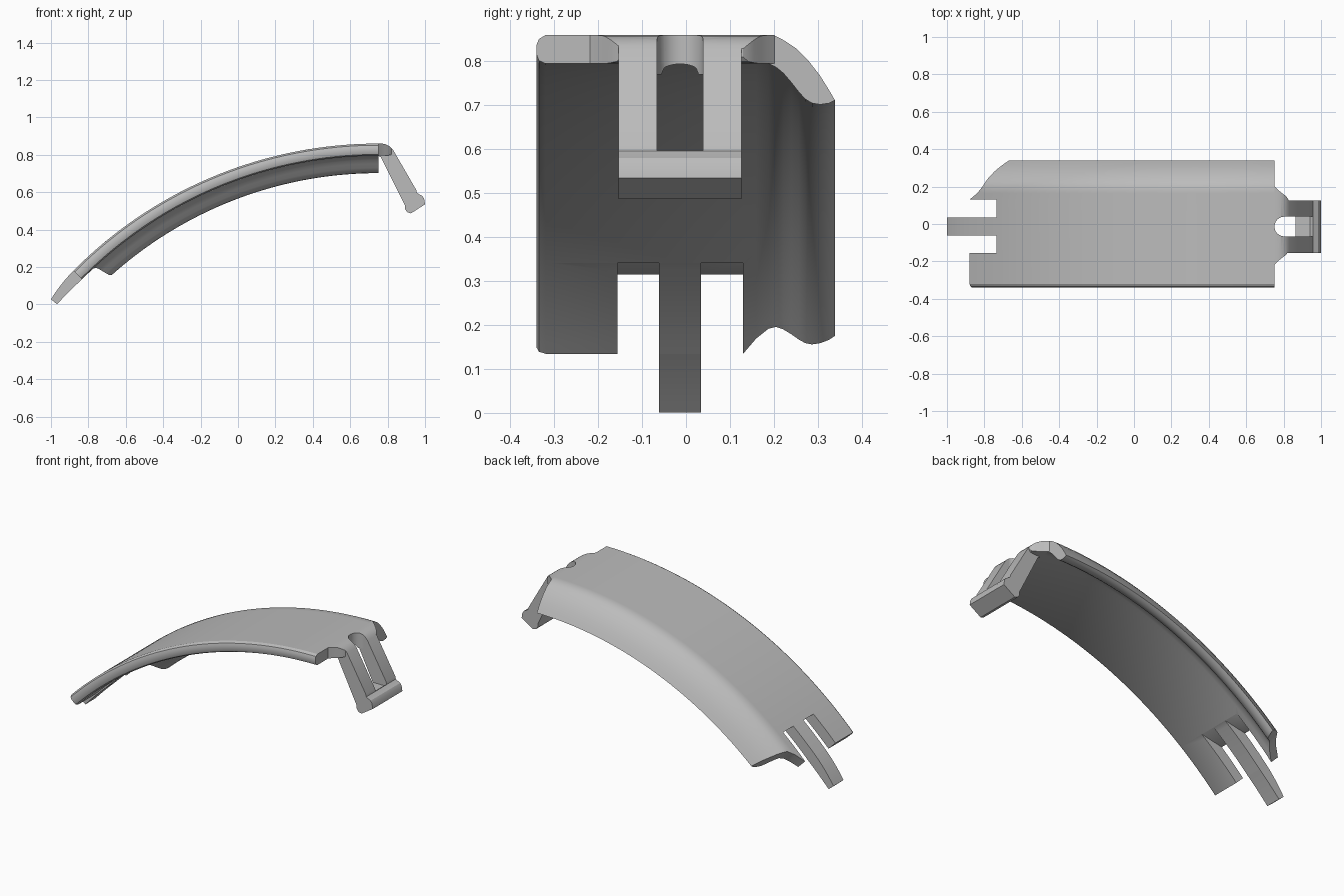
import bpy, bmesh, math

cube = bpy.data.objects.get("Cube")
if cube:
    bpy.data.objects.remove(cube)

R, PX, PZ = 2.294, 0.75, 0.86 - 2.294   # arch radius and pivot
SEGS = 56

grey = bpy.data.materials.new("plain_grey")
grey.use_nodes = True
grey.diffuse_color = (0.5, 0.5, 0.5, 1)
grey.node_tree.nodes["Principled BSDF"].inputs["Base Color"].default_value = (0.5, 0.5, 0.5, 1)


def finish(name, bm):
    bmesh.ops.recalc_face_normals(bm, faces=bm.faces)
    mesh = bpy.data.meshes.new(name)
    bm.to_mesh(mesh)
    bm.free()
    mesh.materials.append(grey)
    obj = bpy.data.objects.new(name, mesh)
    bpy.context.scene.collection.objects.link(obj)
    return obj


def loft(name, rings, cap):
    """Skin closed rings; cap(bm, verts) closes both ends."""
    bm = bmesh.new()
    rows = [[bm.verts.new(p) for p in ring] for ring in rings]
    n = len(rows[0])
    for a, b in zip(rows, rows[1:]):
        for i in range(n):
            j = (i + 1) % n
            bm.faces.new((a[i], a[j], b[j], b[i]))
    cap(bm, rows[0])
    cap(bm, rows[-1])
    return finish(name, bm)


def cap_ngon(bm, verts):
    bm.faces.new(verts)


def cap_strip(bm, verts):
    n = len(verts)
    for i in range(n // 2 - 1):
        bm.faces.new((verts[i], verts[i + 1], verts[n - 2 - i], verts[n - 1 - i]))


def prism(name, xz, y0, y1):
    return loft(name, [[(x, y, z) for x, z in xz] for y in (y0, y1)], cap_ngon)


def cut(obj, cutters):
    for c in cutters:
        c.hide_render = True
        c.hide_set(True)
        c.display_type = 'WIRE'
        mod = obj.modifiers.new("cut", 'BOOLEAN')
        mod.operation, mod.solver, mod.object = 'DIFFERENCE', 'EXACT', c
    bpy.context.view_layer.update()
    dg = bpy.context.evaluated_depsgraph_get()
    mesh = bpy.data.meshes.new_from_object(obj.evaluated_get(dg))
    obj.modifiers.clear()
    obj.data = mesh


def smooth(obj):
    bpy.ops.object.select_all(action='DESELECT')
    obj.select_set(True)
    bpy.context.view_layer.objects.active = obj
    bpy.ops.object.shade_smooth_by_angle(angle=math.radians(28))


def arc_point(y, depth, angle):
    r = R - depth
    return (PX - r * math.sin(angle), y, PZ + r * math.cos(angle))


def end_angle(y):
    """Where the plate stops, with the back corner trimmed off."""
    trim = [(-1, 0.7105), (0.13, 0.7105), (0.165, 0.692), (0.2, 0.68), (0.28, 0.67), (0.35, 0.66)]
    for (a, s), (b, t) in zip(trim, trim[1:]):
        if y <= b:
            return math.asin(s + (t - s) * (y - a) / (b - a))


# Arched plate: cross-section as (y, depth) from front edge to rear lip
outer = [(-0.34, 0.022), (-0.335, 0.009), (-0.32, 0), (0.13, 0), (0.165, 0), (0.2, 0),
         (0.225, 0.013), (0.25, 0.03), (0.28, 0.06), (0.305, 0.092), (0.325, 0.124),
         (0.339, 0.148), (0.326, 0.155)]
inner = [(-0.34, 0.045), (-0.335, 0.058), (-0.32, 0.065), (0.13, 0.065), (0.16, 0.065),
         (0.188, 0.065), (0.205, 0.073), (0.222, 0.087), (0.24, 0.108), (0.257, 0.13),
         (0.272, 0.146), (0.287, 0.155), (0.306, 0.158)]
section = outer + inner[::-1]
plate = loft("arched_plate",
             [[arc_point(y, d, end_angle(y) * k / SEGS) for y, d in section]
              for k in range(SEGS + 1)], cap_strip)
slot = [(-0.735, 0.315), (-0.58, 0.345), (-0.58, -0.2), (-1.2, -0.2), (-1.2, 0.315)]
cut(plate, [prism("slot_cutter_front", slot, -0.156, -0.061),
            prism("slot_cutter_back", slot, 0.034, 0.13)])

# Tapered centre tongue
a0, a1 = math.asin(0.7105), math.asin(0.7675)
rings = []
for k in range(9):
    t = k / 8
    a = a0 + (a1 - a0) * t
    top, low = 0.014 * t * t, 0.065 - 0.009 * t
    rings.append([arc_point(y, d, a) for y, d in
                  ((-0.061, top), (0.034, top), (0.034, low), (-0.061, low))])
tongue = loft("tongue", rings, cap_ngon)

# Neck flaring from the plate to the clip
neck_steps = [(0.75, 0.21, 0.795, 0.86), (0.765, 0.195, 0.795, 0.86), (0.785, 0.178, 0.795, 0.858),
              (0.805, 0.163, 0.797, 0.849), (0.818, 0.15, 0.8, 0.839), (0.826, 0.138, 0.81, 0.829)]
neck = loft("neck", [[(x, -w - 0.008, lo), (x, w - 0.008, lo), (x, w - 0.008, hi), (x, -w - 0.008, hi)]
                     for x, w, lo, hi in neck_steps], cap_ngon)

# Clip arms with the hooked foot bar
clip_profile = [(0.75, 0.86), (0.785, 0.858), (0.805, 0.849), (0.818, 0.839), (0.83, 0.825),
                (0.953, 0.612), (0.957, 0.596), (0.97, 0.588), (0.985, 0.58), (0.995, 0.565),
                (1.0, 0.535), (0.925, 0.487), (0.905, 0.493), (0.893, 0.51), (0.892, 0.53),
                (0.765, 0.786), (0.75, 0.795)]
clip = prism("clip_arms", clip_profile, -0.154, 0.126)

# Rounded opening between the arms
gap = prism("gap_cutter", [(0.803, 1), (1.2, 1), (1.2, 0.6), (0.96, 0.6), (0.94, 0.585),
                           (0.8, 0.585), (0.75, 0.7), (0.75, 0.77), (0.803, 0.77)], -0.066, 0.039)
circle = [(0.8035 + 0.0525 * math.cos(i * math.tau / 40),
           -0.0135 + 0.0525 * math.sin(i * math.tau / 40)) for i in range(40)]
hole = loft("round_cutter", [[(x, y, z) for x, y in circle] for z in (0.7, 1)], cap_ngon)
for part in (neck, clip):
    cut(part, [gap, hole])

for part in (plate, tongue, neck, clip):
    smooth(part)
